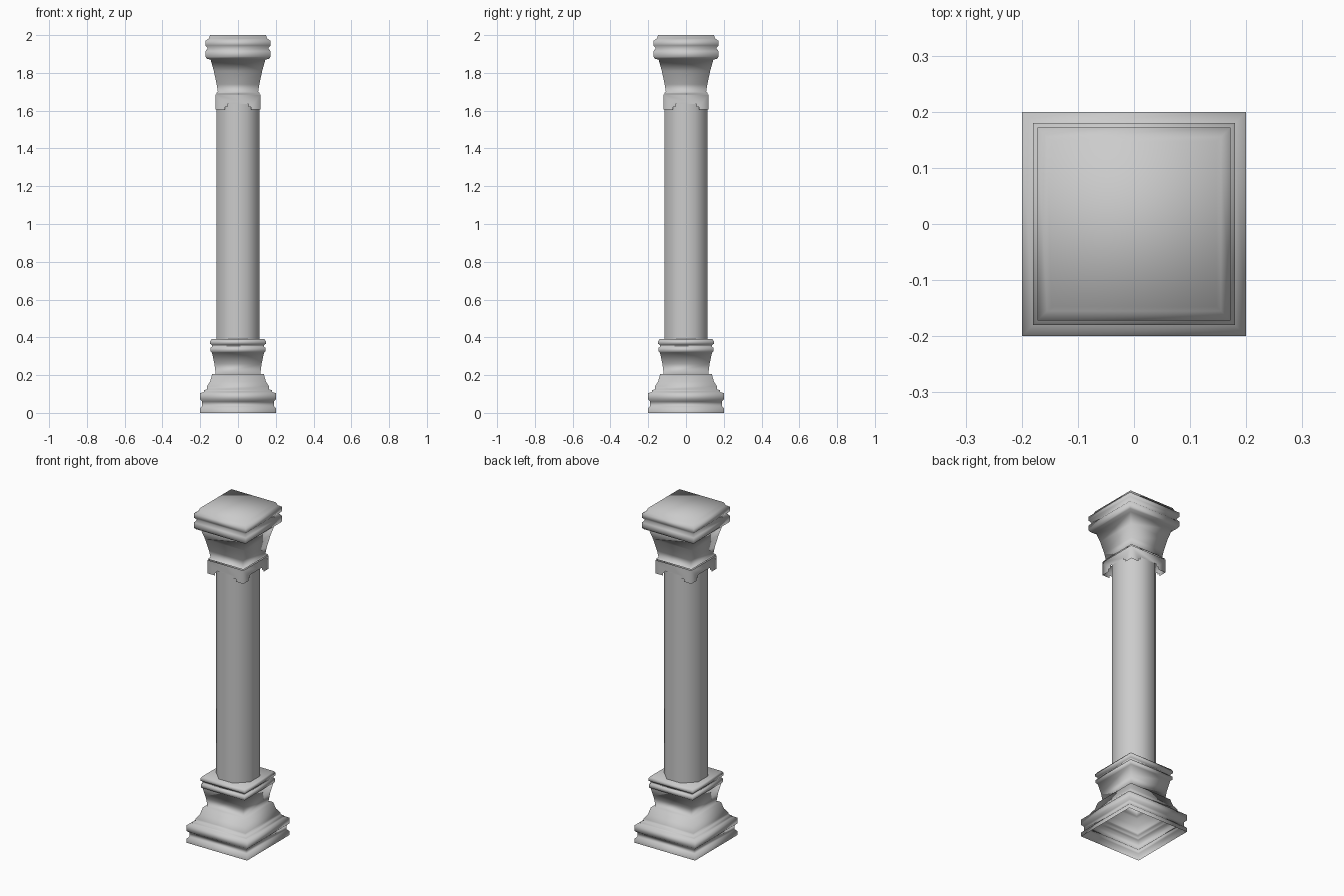
import bpy, bmesh
from math import cos, sin, pi

cube = bpy.data.objects.get("Cube")
if cube:
    bpy.data.objects.remove(cube)

stone = bpy.data.materials.new("grey stone")
stone.use_nodes = True
COLOR = (0.6, 0.6, 0.6, 1)
stone.diffuse_color = COLOR
stone.node_tree.nodes["Principled BSDF"].inputs["Base Color"].default_value = COLOR


def finish(name, bm):
    bmesh.ops.remove_doubles(bm, verts=bm.verts, dist=0.0002)
    bmesh.ops.recalc_face_normals(bm, faces=bm.faces)
    mesh = bpy.data.meshes.new(name)
    bm.to_mesh(mesh)
    bm.free()
    for face in mesh.polygons:
        face.use_smooth = True
    mesh.materials.append(stone)
    obj = bpy.data.objects.new(name, mesh)
    bpy.context.collection.objects.link(obj)
    return obj


def prism(name, profile, sides, cap_top):
    """Sweep (half width, height) points around a regular polygon."""
    bm = bmesh.new()
    rings = []
    for half, z in profile:
        r = half / cos(pi / sides)
        angles = [(2 * i + 1) * pi / sides for i in range(sides)]
        rings.append([bm.verts.new((r * cos(a), r * sin(a), z)) for a in angles])
    for low, high in zip(rings, rings[1:]):
        for i in range(sides):
            j = (i + 1) % sides
            bm.faces.new((low[i], low[j], high[j], high[i]))
    if cap_top:
        bm.faces.new(rings[-1])
    return finish(name, bm)


# Stepped square base, open underneath
prism("base", [
    (0.20, 0), (0.20, 0.025), (0.19, 0.035), (0.19, 0.06), (0.20, 0.07),
    (0.20, 0.105), (0.18, 0.11), (0.18, 0.12), (0.165, 0.125), (0.165, 0.14),
    (0.148, 0.165), (0.137, 0.205), (0.118, 0.205), (0.125, 0.26),
    (0.138, 0.32), (0.145, 0.325), (0.145, 0.345), (0.138, 0.35),
    (0.138, 0.36), (0.147, 0.365), (0.147, 0.38), (0.14, 0.39)], 4, True)

# Eight-sided shaft
prism("shaft", [(0.114, 0.385), (0.114, 1.66)], 8, False)

# Flared square capital
prism("capital", [
    (0.118, 1.69), (0.107, 1.70), (0.113, 1.74), (0.128, 1.81), (0.145, 1.87),
    (0.165, 1.875), (0.172, 1.885), (0.172, 1.915), (0.16, 1.93),
    (0.172, 1.945), (0.172, 1.97), (0.155, 1.982), (0.147, 2.0)], 4, True)

# Collar below the capital, its lower edge notched in the middle of each side
W = 0.119
bm = bmesh.new()
half_edge = [(W, 1.605), (0.07, 1.605), (0.07, 1.62), (0.055, 1.62), (0.055, 1.635)]
outline = half_edge + [(-x, z) for x, z in reversed(half_edge)]
outline += [(-W, 1.685), (W, 1.685)]
for k in range(4):
    c, s = cos(k * pi / 2), sin(k * pi / 2)
    bm.faces.new([bm.verts.new((x * c + W * s, x * s - W * c, z)) for x, z in outline])
finish("collar", bm)
